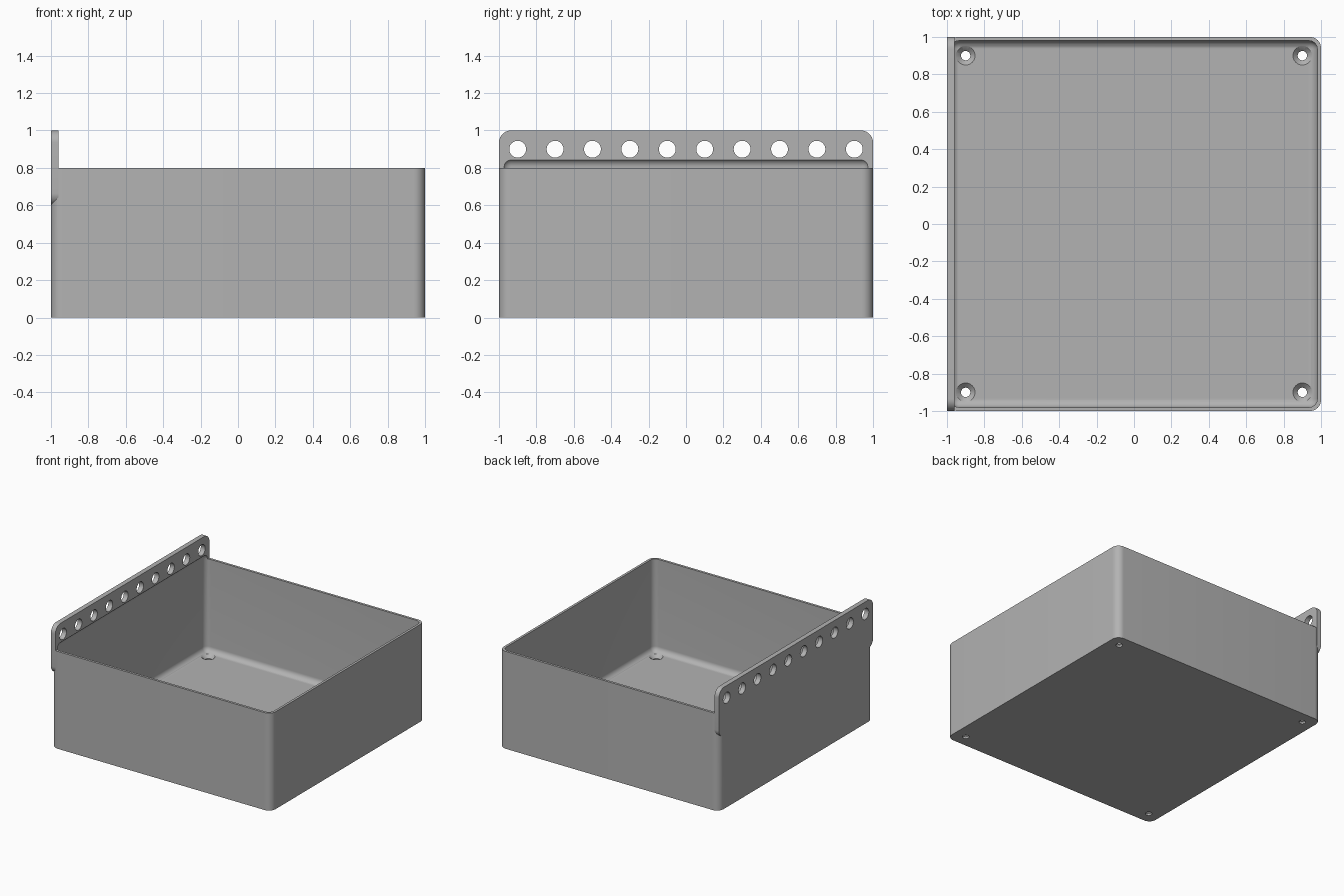
import bpy, bmesh, math
from mathutils import Matrix

if "Cube" in bpy.data.objects:
    bpy.data.objects.remove(bpy.data.objects["Cube"])

GREY = (0.45, 0.45, 0.45, 1)
grey = bpy.data.materials.new("plain grey")
grey.use_nodes = True
grey.diffuse_color = GREY
grey.node_tree.nodes["Principled BSDF"].inputs["Base Color"].default_value = GREY


def finish(name, bm):
    mesh = bpy.data.meshes.new(name)
    bm.to_mesh(mesh)
    bm.free()
    mesh.materials.append(grey)
    obj = bpy.data.objects.new(name, mesh)
    bpy.context.collection.objects.link(obj)
    return obj


def rounded_box(name, low, high, radius, axis=None, segments=10):
    """Box whose edges along one axis (or all edges) are rounded."""
    bm = bmesh.new()
    bmesh.ops.create_cube(bm, size=1)
    for v in bm.verts:
        for i in range(3):
            v.co[i] = high[i] if v.co[i] > 0 else low[i]
    edges = [e for e in bm.edges if axis is None
             or abs((e.verts[0].co - e.verts[1].co).normalized()[axis]) > 0.9]
    bmesh.ops.bevel(bm, geom=edges, offset=radius, segments=segments,
                    profile=0.5, affect='EDGES')
    return finish(name, bm)


def drills(name, points, r1, r2, depth, turn=Matrix()):
    """Set of identical round cutters, tapered when the radii differ."""
    bm = bmesh.new()
    for p in points:
        bmesh.ops.create_cone(bm, cap_ends=True, segments=48, radius1=r1, radius2=r2,
                              depth=depth, matrix=Matrix.Translation(p) @ turn)
    return finish(name, bm)


def combine(target, tool, operation):
    mod = target.modifiers.new(tool.name, 'BOOLEAN')
    mod.operation, mod.solver, mod.object = operation, 'EXACT', tool
    bpy.context.view_layer.objects.active = target
    bpy.ops.object.modifier_apply(modifier=mod.name)
    bpy.data.objects.remove(tool)


# Outer body with rounded upright corners
bin_body = rounded_box("storage_bin", (-1, -1, 0), (1, 1, 0.8), 0.06, axis=2)

# Hanging strip along one side
strip = rounded_box("hanging_strip", (-1, -1, 0.6), (-0.96, 1, 1), 0.065, axis=0)
combine(bin_body, strip, 'UNION')

# Cavity, rounded on every edge, also undercuts the strip
cavity = rounded_box("cavity", (-0.98, -0.98, 0.04), (0.98, 0.98, 0.85), 0.045)
combine(bin_body, cavity, 'DIFFERENCE')

# Row of holes through the strip
row = [(-0.98, -0.9 + 0.2 * i, 0.9) for i in range(10)]
combine(bin_body, drills("strip_holes", row, 0.045, 0.045, 0.2,
                         Matrix.Rotation(math.pi / 2, 4, 'Y')), 'DIFFERENCE')

# Countersunk screw holes in the floor corners
corners = [(x, y) for x in (-0.9, 0.9) for y in (-0.9, 0.9)]
combine(bin_body, drills("screw_holes", [(x, y, 0) for x, y in corners],
                         0.025, 0.025, 0.2), 'DIFFERENCE')
combine(bin_body, drills("countersinks", [(x, y, 0.03) for x, y in corners],
                         0.02, 0.06, 0.04), 'DIFFERENCE')

# Smooth the rounded edges, keep the sharp ones
bpy.ops.object.select_all(action='DESELECT')
bin_body.select_set(True)
bpy.context.view_layer.objects.active = bin_body
bpy.ops.object.shade_smooth_by_angle(angle=math.radians(30))
